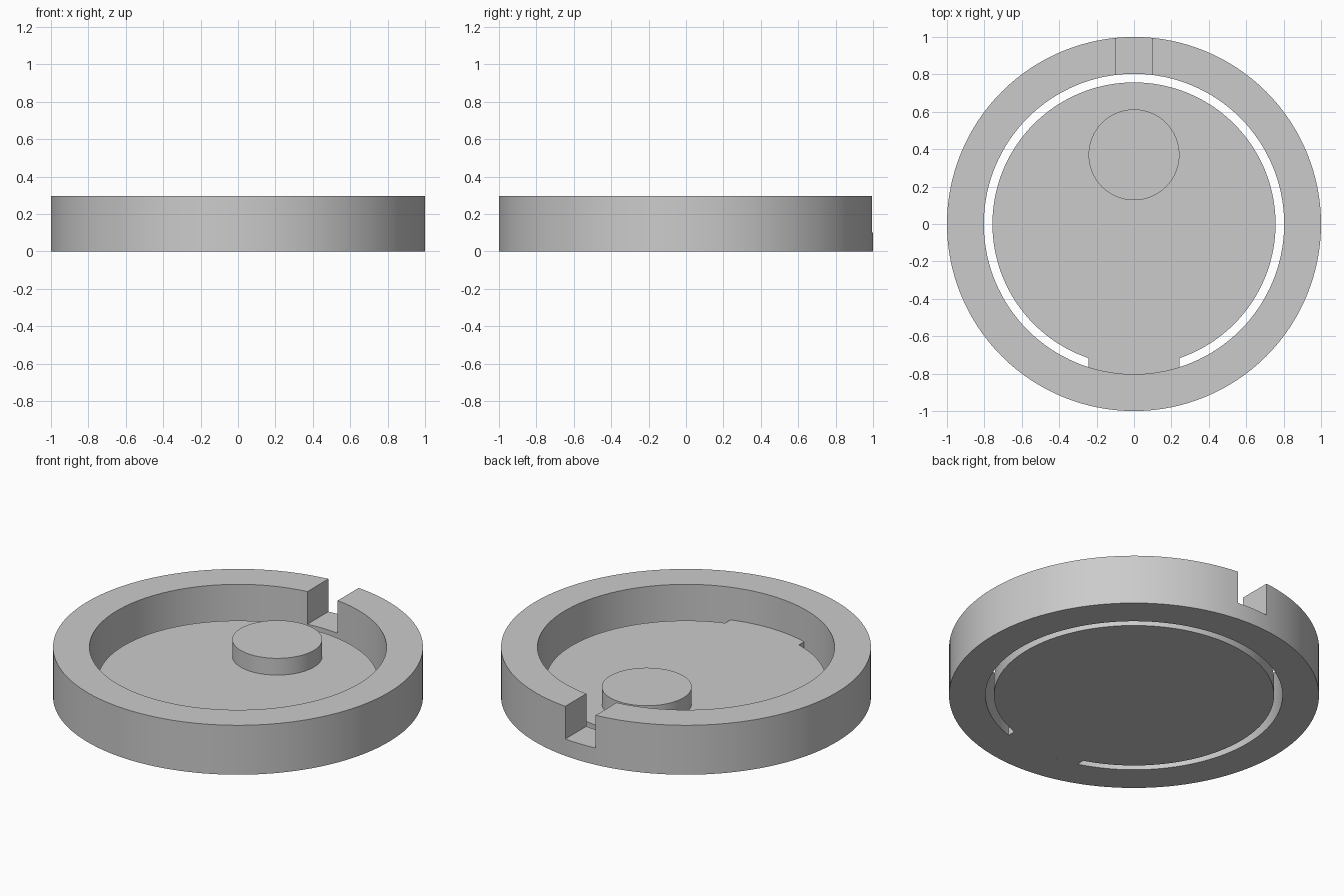
import bpy
import bmesh
from math import asin, cos, sin, pi, radians

if "Cube" in bpy.data.objects:
    bpy.data.objects.remove(bpy.data.objects["Cube"], do_unlink=True)

SEGMENTS = 128
OUTER, INNER, DISC = 1.0, 0.803, 0.757
HEIGHT, FLOOR = 0.295, 0.1
TAB_HALF, NOTCH_HALF = 0.243, 0.1

grey = bpy.data.materials.new("light grey")
grey.use_nodes = True
colour = (0.6, 0.6, 0.6, 1)
grey.diffuse_color = colour
grey.node_tree.nodes["Principled BSDF"].inputs["Base Color"].default_value = colour


def arc(radius, start, end, steps, centre_y=0):
    """Points along an arc, both ends included."""
    angles = [start + (end - start) * i / steps for i in range(steps + 1)]
    return [(radius * cos(a), centre_y + radius * sin(a)) for a in angles]


def finish(name, bm):
    bmesh.ops.recalc_face_normals(bm, faces=bm.faces)
    mesh = bpy.data.meshes.new(name)
    bm.to_mesh(mesh)
    bm.free()
    mesh.materials.append(grey)
    obj = bpy.data.objects.new(name, mesh)
    bpy.context.collection.objects.link(obj)
    return obj


def prism(name, outline, bottom, top):
    """Extrude a flat outline straight up."""
    bm = bmesh.new()
    face = bm.faces.new([bm.verts.new((x, y, bottom)) for x, y in outline])
    lifted = bmesh.ops.extrude_face_region(bm, geom=[face], use_keep_orig=True)["geom"]
    verts = [v for v in lifted if isinstance(v, bmesh.types.BMVert)]
    bmesh.ops.translate(bm, verts=verts, vec=(0, 0, top - bottom))
    return finish(name, bm)


def smooth(obj):
    bpy.ops.object.select_all(action="DESELECT")
    obj.select_set(True)
    bpy.context.view_layer.objects.active = obj
    bpy.ops.object.shade_smooth_by_angle(angle=radians(30))


# Outer ring: a rectangular section swept around z
bm = bmesh.new()
section = [(INNER, 0), (OUTER, 0), (OUTER, HEIGHT), (INNER, HEIGHT)]
loops = []
for i in range(SEGMENTS):
    a = 2 * pi * i / SEGMENTS
    loops.append([bm.verts.new((r * cos(a), r * sin(a), z)) for r, z in section])
for i, here in enumerate(loops):
    ahead = loops[(i + 1) % SEGMENTS]
    for j in range(4):
        k = (j + 1) % 4
        bm.faces.new((here[j], ahead[j], ahead[k], here[k]))
ring = finish("outer_ring", bm)

# Straight-sided notch through the back of the ring
n = NOTCH_HALF
cutter = prism("notch_cutter", [(-n, 0.5), (n, 0.5), (n, 1.2), (-n, 1.2)], FLOOR, 0.5)
cutter.hide_render = True
cut = ring.modifiers.new("notch", "BOOLEAN")
cut.operation = "DIFFERENCE"
cut.solver = "EXACT"
cut.object = cutter
bpy.context.view_layer.objects.active = ring
bpy.ops.object.modifier_apply(modifier=cut.name)
bpy.data.objects.remove(cutter, do_unlink=True)

# Floor disc with a tab at the front that meets the ring
disc_gap, tab_gap = asin(TAB_HALF / DISC), asin(TAB_HALF / INNER)
front = -pi / 2
outline = arc(DISC, front + disc_gap, front + 2 * pi - disc_gap, SEGMENTS)
outline += arc(INNER, front - tab_gap, front + tab_gap, 14)
floor = prism("floor_disc", outline, 0, FLOOR)

# Round raised button near the back
circle = arc(0.243, 0, 2 * pi, 96, 0.37)[:-1]
button = prism("round_button", circle, FLOOR, 0.2)

for part in (ring, floor, button):
    smooth(part)
